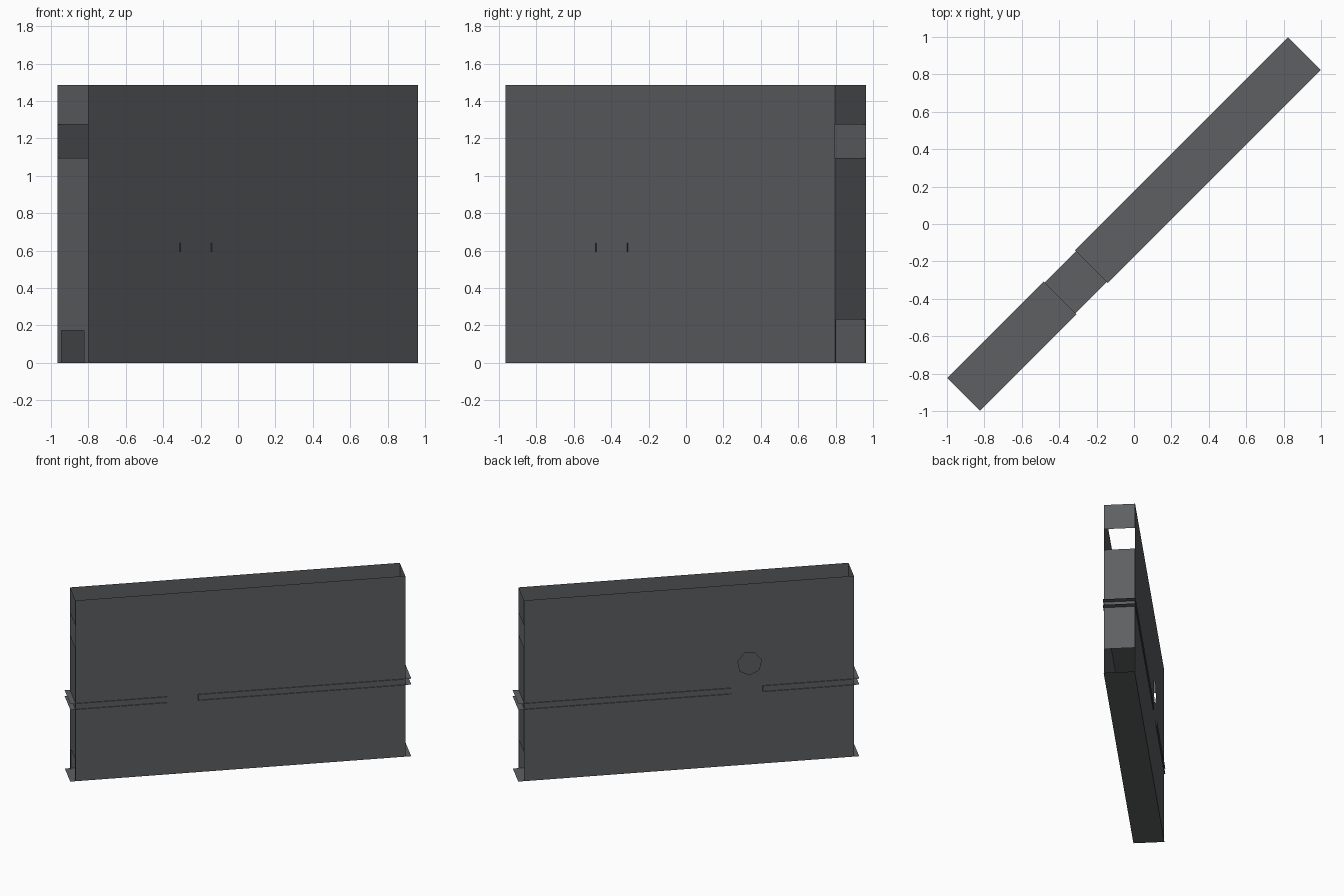
import bpy, bmesh, math
from mathutils import Matrix, Vector

if "Cube" in bpy.data.objects:
    bpy.data.objects.remove(bpy.data.objects["Cube"])

TURN = Matrix.Rotation(math.radians(45), 4, 'Z')   # building runs along the diagonal
U0, U1, V, H = -1.249, 1.244, 0.117, 1.485         # wall shell extents

paint = bpy.data.materials.new("dark_grey")
paint.diffuse_color = (0.11, 0.115, 0.12, 1)
paint.use_nodes = True
paint.node_tree.nodes["Principled BSDF"].inputs["Base Color"].default_value = paint.diffuse_color


def finish(name, bm):
    bm.transform(TURN)
    mesh = bpy.data.meshes.new(name)
    bm.to_mesh(mesh)
    bm.free()
    mesh.materials.append(paint)
    ob = bpy.data.objects.new(name, mesh)
    bpy.context.collection.objects.link(ob)
    return ob


def sheets(name, quads):
    bm = bmesh.new()
    for q in quads:
        bm.faces.new([bm.verts.new(p) for p in q])
    return finish(name, bm)


def flat(u0, u1, v, z):
    return [(u0, -v, z), (u1, -v, z), (u1, v, z), (u0, v, z)]


def upright(u, v0, v1, z0, z1, out=1):
    q = [(u, v0, z0), (u, v1, z0), (u, v1, z1), (u, v0, z1)]
    return q if out > 0 else q[::-1]


# ground floor
sheets("ground_floor", [flat(-1.289, 1.289, V, 0)[::-1]])

# front long wall
sheets("front_wall", [[(U0, -V, 0), (U1, -V, 0), (U1, -V, H), (U0, -V, H)]])

# back long wall with a seven-sided hole
bm = bmesh.new()
outer = [(U0, V, 0), (U0, V, H), (U1, V, H), (U1, V, 0)]
hole = []
for i in range(7):
    a = math.radians(12) + i * math.tau / 7
    hole.append((-0.46 - 0.092 * math.cos(a), V, 0.83 + 0.095 * math.sin(a)))
edges = []
for loop in (outer, hole):
    vs = [bm.verts.new(p) for p in loop]
    edges += [bm.edges.new((vs[i], vs[i - 1])) for i in range(len(vs))]
bmesh.ops.triangle_fill(bm, use_beauty=True, edges=edges, normal=Vector((0, 1, 0)))
bmesh.ops.dissolve_limit(bm, angle_limit=0.01, verts=bm.verts[:], edges=bm.edges[:])
for f in bm.faces:
    f.normal_update()
    if f.normal.y < 0:
        f.normal_flip()
finish("back_wall", bm)

# end walls: full-width window slot and a doorway
for name, u, out, door_v, door_z in (("left_end_wall", U0, -1, 0.085, 0.174),
                                     ("right_end_wall", U1, 1, 0.111, 0.233)):
    sheets(name, [upright(u, -V, V, 1.275, H, out),
                  upright(u, -V, V, door_z, 1.095, out),
                  upright(u, -V, -door_v, 0, door_z, out),
                  upright(u, door_v, V, 0, door_z, out)])

# upper floor: two hollow slabs either side of a stair opening
ZB, ZT, SV = 0.592, 0.64, 0.124
for name, u0, u1, cap, out in (("upper_floor_left", -1.289, -0.559, -0.559, 1),
                               ("upper_floor_right", -0.322, 1.289, -0.322, -1)):
    sheets(name, [flat(u0, u1, SV, ZT), flat(u0, u1, SV, ZB)[::-1],
                  upright(cap, -SV, SV, ZB, ZT, out)])
